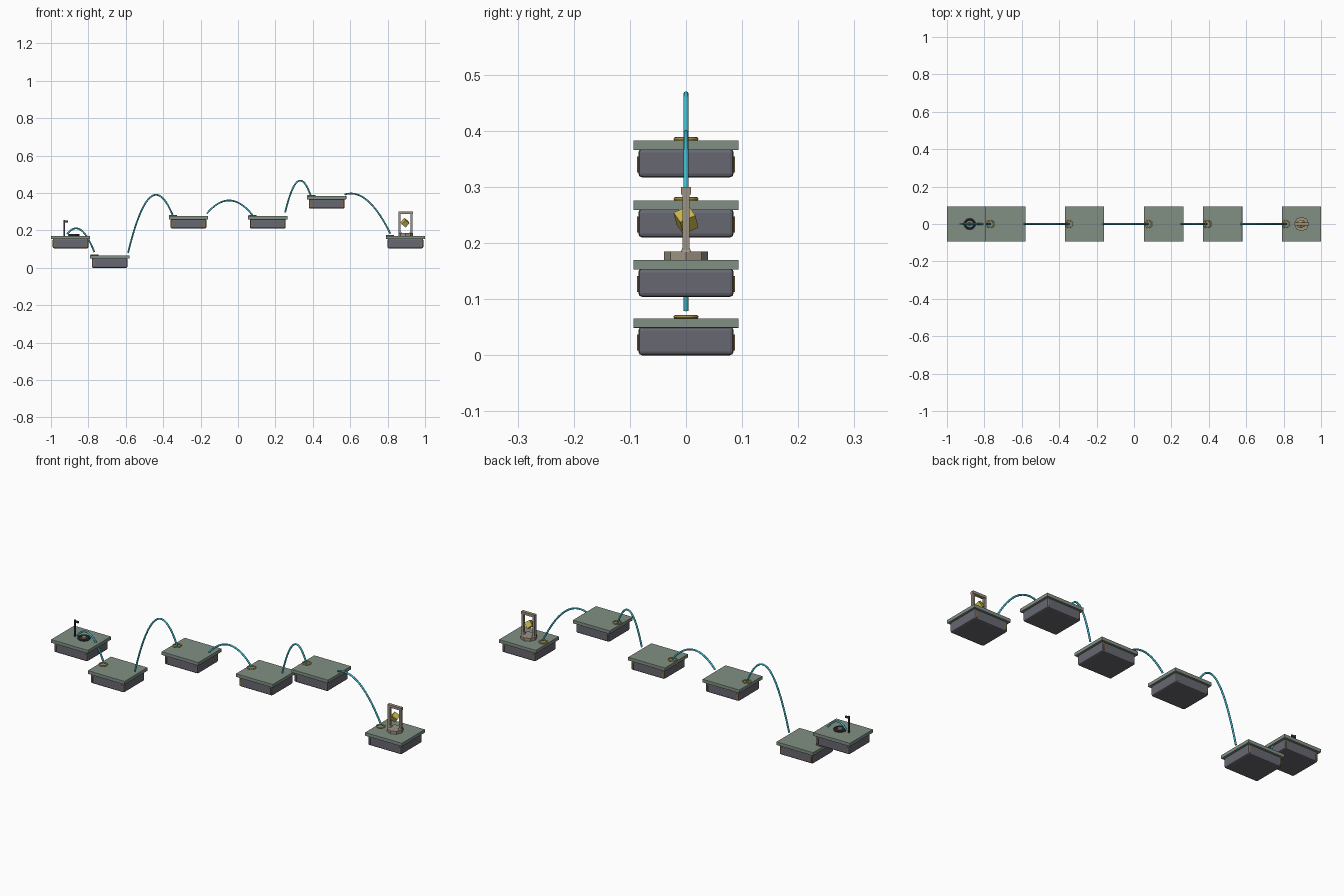
import bpy
import math

if "Cube" in bpy.data.objects:
    bpy.data.objects.remove(bpy.data.objects["Cube"])


def material(name, rgb):
    m = bpy.data.materials.new(name)
    m.diffuse_color = (*rgb, 1)
    m.use_nodes = True
    m.node_tree.nodes["Principled BSDF"].inputs["Base Color"].default_value = m.diffuse_color
    return m


SAGE = material("sage_stone", (0.22, 0.275, 0.23))
SLATE = material("slate_grey", (0.137, 0.138, 0.165))
BRONZE = material("bronze", (0.24, 0.15, 0.06))
GOLD = material("gold", (0.60, 0.42, 0.10))
CYAN = material("cyan", (0.05, 0.50, 0.60))
TAN = material("tan_stone", (0.34, 0.29, 0.23))
DARK = material("dark_metal", (0.045, 0.05, 0.06))
YELLOW = material("yellow_crystal", (0.60, 0.48, 0.08))


def finish(name, mat, bevel=0, smooth=False):
    ob = bpy.context.object
    ob.name = name
    ob.data.materials.append(mat)
    if smooth:
        bpy.ops.object.shade_smooth_by_angle()
    if bevel:
        b = ob.modifiers.new("bevel", "BEVEL")
        b.width = bevel
        b.segments = 2
    return ob


def box(name, mat, loc, size, bevel=0, rot=(0, 0, 0)):
    bpy.ops.mesh.primitive_cube_add(size=1, location=loc, rotation=rot)
    bpy.context.object.scale = size
    bpy.ops.object.transform_apply(location=False, rotation=False, scale=True)
    return finish(name, mat, bevel)


def cylinder(name, mat, loc, radius, depth, sides=24):
    bpy.ops.mesh.primitive_cylinder_add(vertices=sides, radius=radius, depth=depth, location=loc)
    return finish(name, mat, smooth=sides > 12)


def ring(name, mat, loc, major, minor):
    bpy.ops.mesh.primitive_torus_add(location=loc, major_radius=major, minor_radius=minor,
                                     major_segments=28, minor_segments=8)
    return finish(name, mat, smooth=True)


# Platforms: (centre x, top z)
platforms = [(-0.895, 0.17), (-0.686, 0.066), (-0.265, 0.276),
             (0.159, 0.276), (0.474, 0.383), (0.895, 0.17)]
for i, (x, top) in enumerate(platforms):
    box("platform_slab", SAGE, (x, 0, top - 0.0085), (0.21, 0.188, 0.017), 0.001)
    box("platform_base", SLATE, (x, 0, top - 0.0405), (0.191, 0.17, 0.051), 0.007)
    # Corner trims on front and back of the base
    for sx in (-1, 1):
        for sy in (-1, 1):
            box("corner_trim", BRONZE, (x + sx * 0.085, sy * 0.085, top - 0.043),
                (0.007, 0.004, 0.029))
    # Landing ring
    if i:
        ring("landing_ring", GOLD, (x - 0.082, 0, top + 0.0025), 0.019, 0.0033)

# Jump arcs: (start x, peak x, peak z, steepness, end x)
arcs = [(-0.914, -0.866, 0.211, 13.3, -0.768),
        (-0.588, -0.438, 0.390, 13.8, -0.347),
        (-0.166, -0.048, 0.360, 5.0, 0.077),
        (0.252, 0.333, 0.466, 26.0, 0.392),
        (0.570, 0.604, 0.397, 4.85, 0.815)]
for x0, xp, zp, k, x1 in arcs:
    cu = bpy.data.curves.new("jump_arc", "CURVE")
    cu.dimensions = "3D"
    cu.bevel_depth = 0.0045
    cu.bevel_resolution = 2
    cu.use_fill_caps = True
    sp = cu.splines.new("POLY")
    sp.points.add(32)
    for j, p in enumerate(sp.points):
        x = x0 + (x1 - x0) * j / 32
        p.co = (x, 0, zp - k * (x - xp) ** 2, 1)
    cu.materials.append(CYAN)
    bpy.context.collection.objects.link(bpy.data.objects.new("jump_arc", cu))

# Start pad and marker post
ring("start_ring", DARK, (-0.878, 0, 0.175), 0.025, 0.006)
cylinder("start_disc", TAN, (-0.878, 0, 0.175), 0.012, 0.012)
box("marker_post", DARK, (-0.929, 0, 0.2125), (0.007, 0.007, 0.085))
box("marker_flag", DARK, (-0.918, 0, 0.247), (0.018, 0.006, 0.010))

# Goal shrine: pedestal, gate and crystal
GX = 0.896
cylinder("pedestal", TAN, (GX, 0, 0.1775), 0.039, 0.015, 8)
for s in (-1, 1):
    box("gate_post", TAN, (GX + s * 0.032, 0, 0.237), (0.012, 0.013, 0.106))
    bpy.ops.mesh.primitive_cone_add(vertices=4, radius1=0.013, radius2=0.008, depth=0.009,
                                    location=(GX + s * 0.03, 0, 0.189),
                                    rotation=(0, 0, math.pi / 4))
    finish("post_foot", TAN)
box("gate_lintel", TAN, (GX, 0, 0.2935), (0.078, 0.017, 0.013))
box("crystal", YELLOW, (GX - 0.003, 0, 0.241), (0.03, 0.03, 0.03), 0, (0.5, 0.6, 0.5))
